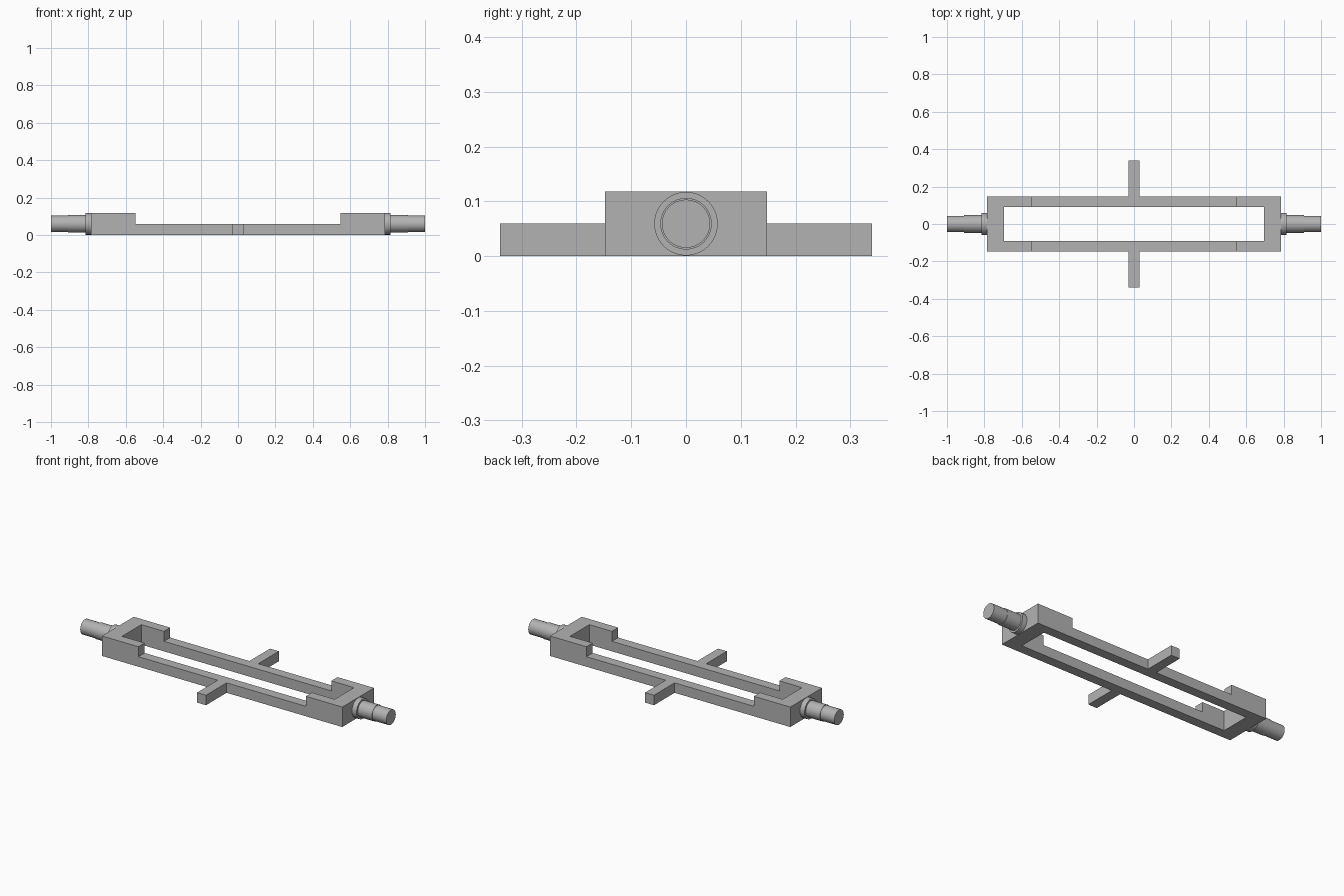
import bpy, bmesh, math
from mathutils import Matrix, Vector

old = bpy.data.objects.get("Cube")
if old:
    bpy.data.objects.remove(old, do_unlink=True)

# Single grey metal colour
metal = bpy.data.materials.new("grey_metal")
metal.use_nodes = True
colour = (0.45, 0.45, 0.45, 1)
metal.diffuse_color = colour
metal.node_tree.nodes["Principled BSDF"].inputs["Base Color"].default_value = colour

HEIGHT, LOW = 0.118, 0.059
HALF_X, HALF_Y = 0.785, 0.148


def make_object(name, bm):
    bmesh.ops.recalc_face_normals(bm, faces=bm.faces)
    mesh = bpy.data.meshes.new(name)
    bm.to_mesh(mesh)
    bm.free()
    mesh.materials.append(metal)
    obj = bpy.data.objects.new(name, mesh)
    bpy.context.collection.objects.link(obj)
    return obj


def box(name, low, high):
    low, high = Vector(low), Vector(high)
    bm = bmesh.new()
    bmesh.ops.create_cube(bm, size=1, matrix=Matrix.Translation((low + high) / 2)
                          @ Matrix.Diagonal((*(high - low), 1)))
    return make_object(name, bm)


def activate(obj):
    bpy.ops.object.select_all(action='DESELECT')
    obj.select_set(True)
    bpy.context.view_layer.objects.active = obj


def cut(target, cutter):
    mod = target.modifiers.new("cut", 'BOOLEAN')
    mod.operation, mod.solver, mod.object = 'DIFFERENCE', 'EXACT', cutter
    activate(target)
    bpy.ops.object.modifier_apply(modifier=mod.name)
    bpy.data.objects.remove(cutter, do_unlink=True)


# Rectangular frame: open window through the middle, lowered side rails
frame = box("frame", (-HALF_X, -HALF_Y, 0), (HALF_X, HALF_Y, HEIGHT))
cut(frame, box("window_cutter", (-0.695, -0.09, -1), (0.695, 0.09, 1)))
cut(frame, box("rail_cutter", (-0.547, -1, LOW), (0.547, 1, 1)))

# Short cross arms at mid length
for name, y0, y1 in (("front_arm", -0.34, -HALF_Y), ("back_arm", HALF_Y, 0.34)):
    box(name, (-0.029, y0, 0), (0.029, y1, LOW))

# Turned end spindles: collar, shoulder and slimmer tip
profile = [(0.785, 0), (0.785, 0.058), (0.815, 0.058), (0.815, 0.047),
           (0.908, 0.047), (0.908, 0.044), (1, 0.044), (1, 0)]
for name, side in (("left_spindle", 1), ("right_spindle", -1)):
    bm = bmesh.new()
    verts = [bm.verts.new((side * x, 0, r)) for x, r in profile]
    for a, b in zip(verts, verts[1:]):
        bm.edges.new((a, b))
    bmesh.ops.spin(bm, geom=bm.verts[:] + bm.edges[:], cent=(0, 0, 0),
                   axis=(1, 0, 0), angle=math.tau, steps=48)
    bmesh.ops.remove_doubles(bm, verts=bm.verts, dist=0.0001)
    bmesh.ops.translate(bm, verts=bm.verts, vec=(0, 0, LOW))
    activate(make_object(name, bm))
    bpy.ops.object.shade_smooth_by_angle(angle=math.radians(30))
